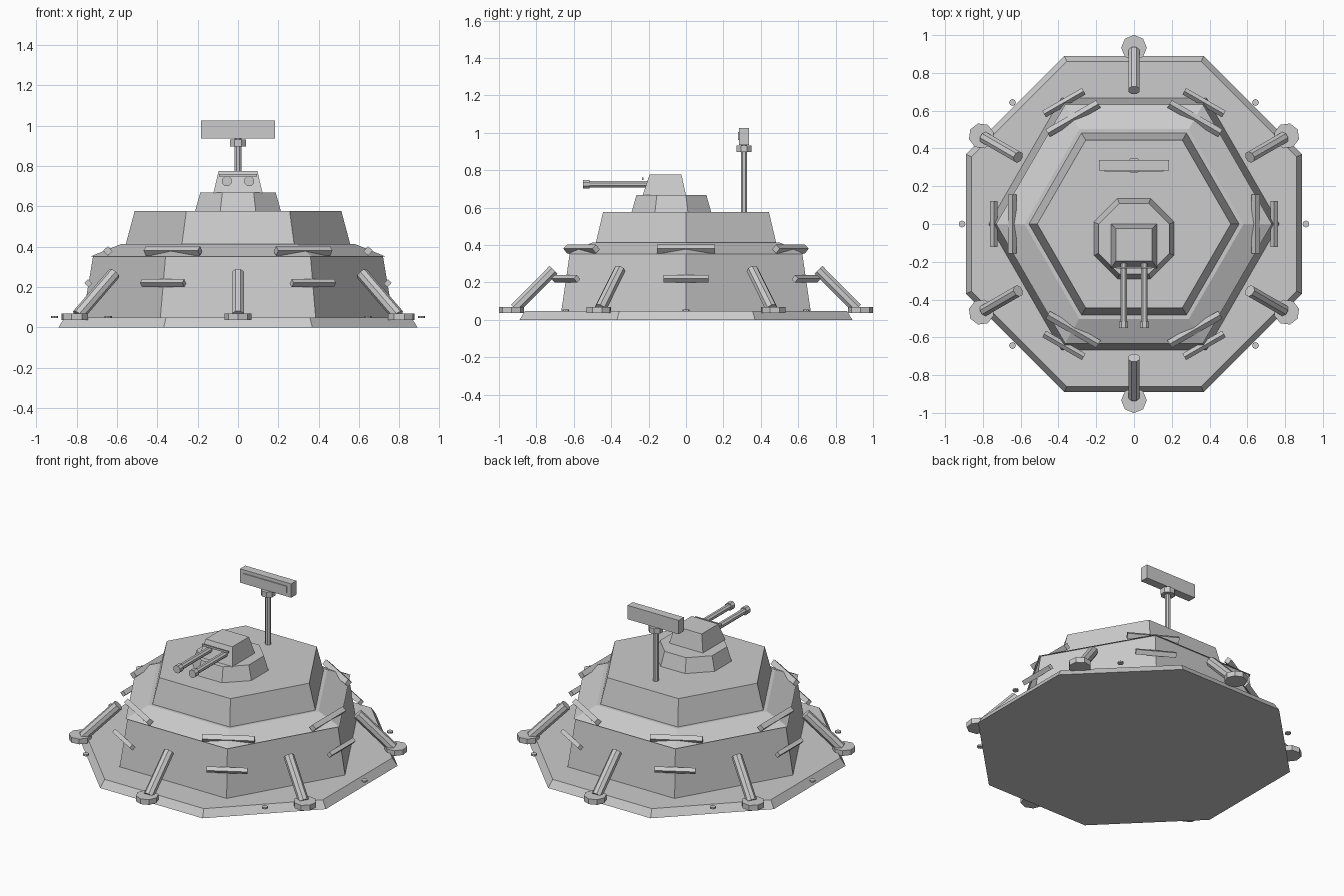
import bpy, bmesh
from math import sin, cos, pi, radians
from mathutils import Matrix, Vector

if "Cube" in bpy.data.objects:
    bpy.data.objects.remove(bpy.data.objects["Cube"])


def finish(name, bm, matrix=None):
    if matrix is not None:
        bm.transform(matrix)
    bmesh.ops.recalc_face_normals(bm, faces=bm.faces[:])
    mesh = bpy.data.meshes.new(name)
    bm.to_mesh(mesh)
    bm.free()
    obj = bpy.data.objects.new(name, mesh)
    bpy.context.collection.objects.link(obj)
    return obj


def stack(name, sides, profile, matrix=None, turn=0.0):
    """Closed faceted solid from (radius, height) rings."""
    bm = bmesh.new()
    rings = []
    for r, z in profile:
        rings.append([bm.verts.new((r * cos(turn + 2 * pi * i / sides),
                                    r * sin(turn + 2 * pi * i / sides), z))
                      for i in range(sides)])
    for a, b in zip(rings, rings[1:]):
        for i in range(sides):
            j = (i + 1) % sides
            bm.faces.new((a[i], a[j], b[j], b[i]))
    bm.faces.new(rings[0][::-1])
    bm.faces.new(rings[-1])
    return finish(name, bm, matrix)


def rod(name, p, q, r, sides=8):
    p, q = Vector(p), Vector(q)
    d = q - p
    m = Matrix.Translation(p) @ d.to_track_quat('Z', 'Y').to_matrix().to_4x4()
    return stack(name, sides, [(r, 0), (r, d.length)], m, pi / sides)


def box(name, size, matrix):
    bm = bmesh.new()
    bmesh.ops.create_cube(bm, size=1.0)
    bm.transform(Matrix.Diagonal((*size, 1)))
    return finish(name, bm, matrix)


T = Matrix.Translation
OCT = 1 / cos(pi / 8)   # flat radius to corner radius

# Base plate and hexagonal hull tiers
stack("base_plate", 8, [(0.89 * OCT, 0), (0.86 * OCT, 0.048)], turn=pi / 8)
stack("lower_hull", 6, [(0.77, 0.045), (0.718, 0.355)])
stack("sloped_deck", 6, [(0.73, 0.352), (0.58, 0.413)])
stack("upper_hull", 6, [(0.557, 0.41), (0.512, 0.577)])

# Gun turret
stack("turret_ring", 8, [(0.213 * OCT, 0.575), (0.187 * OCT, 0.668)],
      T((0, -0.078, 0)), pi / 8)
bm = bmesh.new()
low = [bm.verts.new((x, y, 0.665)) for x, y in
       ((-0.122, -0.232), (0.122, -0.232), (0.122, 0.0), (-0.122, 0.0))]
top = [bm.verts.new((x, y, 0.776)) for x, y in
       ((-0.096, -0.195), (0.096, -0.195), (0.096, -0.024), (-0.096, -0.024))]
for i in range(4):
    j = (i + 1) % 4
    bm.faces.new((low[i], low[j], top[j], top[i]))
bm.faces.new(low[::-1])
bm.faces.new(top)
finish("turret_house", bm)
box("turret_visor", (0.19, 0.008, 0.012), T((0, -0.232, 0.754)))
for side, label in ((-1, "left"), (1, "right")):
    x = side * 0.055
    rod(f"gun_barrel_{label}", (x, -0.20, 0.725), (x, -0.535, 0.725), 0.019)
    rod(f"gun_muzzle_{label}", (x, -0.515, 0.725), (x, -0.55, 0.725), 0.026)

# Sensor mast
rod("mast", (0, 0.31, 0.57), (0, 0.31, 0.95), 0.018)
rod("mast_collar", (0, 0.31, 0.897), (0, 0.31, 0.932), 0.044)
box("sensor_panel", (0.368, 0.054, 0.09), T((0, 0.311, 0.981)))
box("sensor_face", (0.31, 0.012, 0.042), T((0, 0.284, 0.983)))

# Six braces with foot pads, and armour slats over each hull corner
for i in range(6):
    leg = Matrix.Rotation(radians(30 + 60 * i), 4, 'Z')
    rod(f"brace_{i}", leg @ Vector((0.915, 0, 0.06)),
        leg @ Vector((0.708, 0, 0.268)), 0.032)
    stack(f"foot_pad_{i}", 8, [(0.068, 0.036), (0.068, 0.07)],
          leg @ T((0.933, 0, 0)), 0)
    corner = Matrix.Rotation(radians(60 * i), 4, 'Z')
    tilt = Matrix.Rotation(radians(42), 4, 'Y')
    box(f"upper_slat_{i}", (0.032, 0.31, 0.034),
        corner @ T((0.645, 0, 0.379)) @ tilt)
    box(f"lower_slat_{i}", (0.026, 0.242, 0.03),
        corner @ T((0.742, 0, 0.219)) @ tilt)

# Anchor bolts around the rim
for i in range(8):
    a = i * pi / 4
    stack(f"anchor_bolt_{i}", 8, [(0.018, 0.046), (0.018, 0.056)],
          T((0.91 * cos(a), 0.91 * sin(a), 0)))
